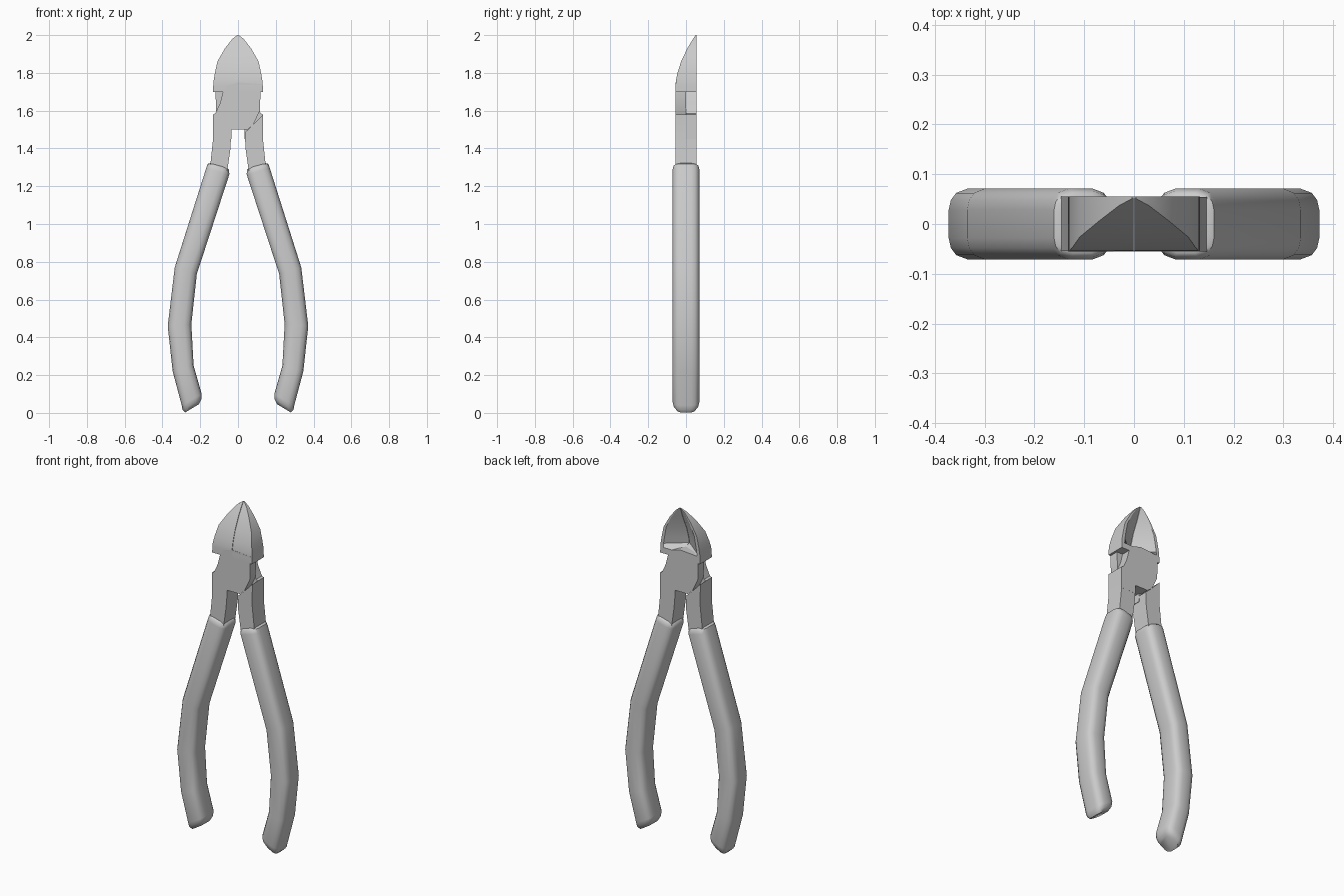
import bpy, bmesh, math

if "Cube" in bpy.data.objects:
    bpy.data.objects.remove(bpy.data.objects["Cube"])

B = 0.055  # half thickness of the steel


def make(name, bm, angle):
    bmesh.ops.recalc_face_normals(bm, faces=bm.faces)
    me = bpy.data.meshes.new(name)
    bm.to_mesh(me)
    bm.free()
    ob = bpy.data.objects.new(name, me)
    bpy.context.collection.objects.link(ob)
    bpy.ops.object.select_all(action='DESELECT')
    ob.select_set(True)
    bpy.context.view_layer.objects.active = ob
    bpy.ops.object.shade_smooth_by_angle(angle=math.radians(angle))
    return ob


def loft(name, rings, angle):
    """Skin equal-length closed rings and cap both ends."""
    bm = bmesh.new()
    vs = [[bm.verts.new(p) for p in r] for r in rings]
    n = len(vs[0])
    for a, b in zip(vs, vs[1:]):
        for i in range(n):
            j = (i + 1) % n
            bm.faces.new((a[i], a[j], b[j], b[i]))
    bm.faces.new(vs[0])
    bm.faces.new(vs[-1])
    return make(name, bm, angle)


def prism(name, outline, y0, y1, s):
    """Extrude an x-z outline from y0 to y1; s = -1 turns it half round z."""
    return loft(name, [[(x * s, y * s, z) for x, z in outline] for y in (y0, y1)], 25)


# jaw levels: z, half width, front y, hollow at the back (1) or solid (0)
levels = [(1.70, .132, -B, 0), (1.735, .131, -B, 0), (1.76, .129, -.053, 1),
          (1.80, .122, -.045, 1), (1.86, .109, -.026, 1), (1.93, .069, .007, 1),
          (1.98, .03, .037, 1), (2.0, .004, .051, 1)]

# lap-joint plate with its handle shank: upper right to lower left
plate = [(0, 1.75), (-.055, 1.735), (-.08, 1.70), (-.095, 1.64), (-.12, 1.585),
         (-.133, 1.58), (-.132, 1.45), (-.035, 1.45), (-.035, 1.5), (.05, 1.5),
         (.08, 1.525), (.116, 1.6), (.119, 1.70), (.13, 1.70), (.13, 1.74)]
shank = [(-.036, 1.485), (-.07, 1.515), (-.133, 1.58), (-.132, 1.45),
         (-.15, 1.28), (-.06, 1.26), (-.04, 1.4)]

# grip rings: outer x, z, inner x, z, half depth
grip = [(.148, 1.322, .06, 1.298, .058), (.161, 1.318, .047, 1.287, .066),
        (.168, 1.297, .046, 1.262, .071), (.335, .77, .218, .735, .071),
        (.372, .46, .247, .47, .071), (.346, .22, .235, .25, .071),
        (.298, .04, .192, .10, .071), (.294, .016, .193, .073, .065),
        (.280, .002, .207, .046, .05)]
corner = [(1, .4), (.93, .68), (.76, .88), (.4, 1)]
section = (corner + [(-u, v) for u, v in reversed(corner)]
           + [(-u, -v) for u, v in corner] + [(u, -v) for u, v in reversed(corner)])

for s, side in ((1, "right"), (-1, "left")):
    # cutting jaw, hollow behind the edge
    rings = []
    for z, w, f, hollow in levels:
        edge = f + min(.02, (B - f) * .5) if hollow else B
        pts = [(.001, f), (w, f), (w, B), (w * .85, B), (.001, edge)]
        rings.append([(x * s, y, z) for x, y in pts])
    loft("jaw_" + side, rings, 25)

    # joint plate and full-thickness shank
    where = "front" if s > 0 else "back"
    prism("joint_plate_" + where, plate, -B, 0, s)
    prism("shank_" + where, shank, -B + .0005, B, s)

    # soft handle grip
    rings = []
    for ox, oz, ix, iz, d in grip:
        cx, cz, hx, hz = (ox + ix) / 2, (oz + iz) / 2, (ox - ix) / 2, (oz - iz) / 2
        rings.append([((cx + hx * u) * s, d * v, cz + hz * u) for u, v in section])
    loft("grip_" + side, rings, 50)
